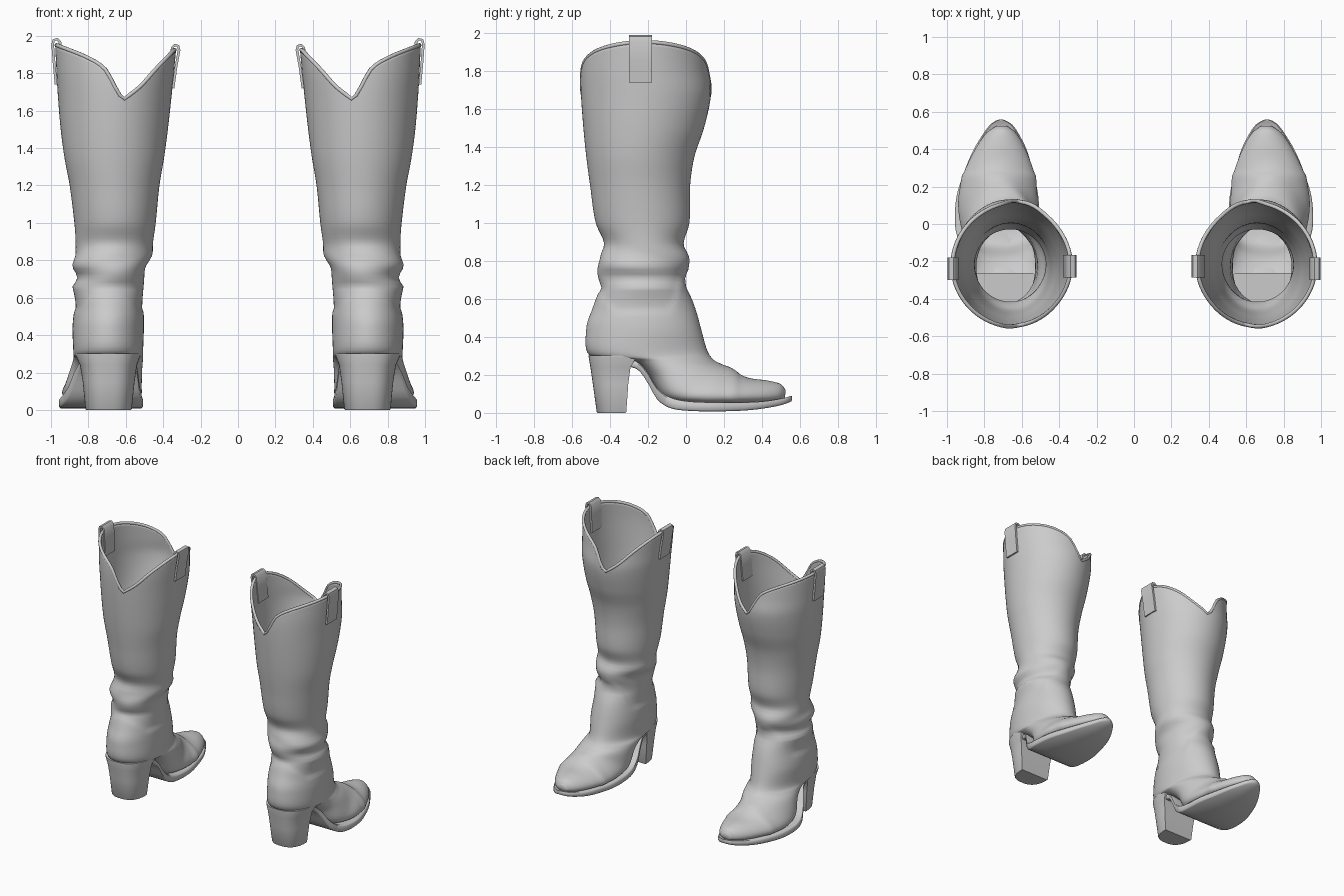
import bpy, bmesh, math
from mathutils import Vector

if "Cube" in bpy.data.objects:
    bpy.data.objects.remove(bpy.data.objects["Cube"])

leather = bpy.data.materials.new("grey leather")
leather.diffuse_color = (0.6, 0.6, 0.6, 1)
leather.use_nodes = True
leather.node_tree.nodes["Principled BSDF"].inputs["Base Color"].default_value = leather.diffuse_color
N = 72


def interp(table, key):
    """Smooth interpolation of rows (key, values...) sorted by key."""
    key = min(max(key, table[0][0]), table[-1][0])
    i = 0
    while i < len(table) - 2 and key > table[i + 1][0]:
        i += 1
    a, b = table[i], table[i + 1]
    p, n = table[max(i - 1, 0)], table[min(i + 2, len(table) - 1)]
    h = b[0] - a[0]
    t = (key - a[0]) / h
    out = []
    for j in range(1, len(a)):
        ma = (b[j] - p[j]) / (b[0] - p[0]) * h
        mb = (n[j] - a[j]) / (n[0] - a[0]) * h
        out.append((2*t**3 - 3*t*t + 1) * a[j] + (t**3 - 2*t*t + t) * ma
                   + (3*t*t - 2*t**3) * b[j] + (t**3 - t*t) * mb)
    return out


def finish(obj, angle=40):
    """Colour, smooth and mirror the part to the other boot."""
    obj.data.materials.append(leather)
    m = obj.modifiers.new("pair", 'MIRROR')
    m.use_mirror_merge = False
    if obj.type == 'MESH':
        bpy.ops.object.select_all(action='DESELECT')
        obj.select_set(True)
        bpy.context.view_layer.objects.active = obj
        bpy.ops.object.shade_smooth_by_angle(angle=math.radians(angle))


def loft(name, rows, cap_start=True, cap_end=True):
    """Skin closed rings of points."""
    bm = bmesh.new()
    rings = [[bm.verts.new(p) for p in r] for r in rows]
    for a, b in zip(rings, rings[1:]):
        for i in range(len(a)):
            j = (i + 1) % len(a)
            bm.faces.new((a[i], a[j], b[j], b[i]))
    if cap_start:
        bm.faces.new(rings[0][::-1])
    if cap_end:
        bm.faces.new(rings[-1])
    bmesh.ops.recalc_face_normals(bm, faces=bm.faces)
    me = bpy.data.meshes.new(name)
    bm.to_mesh(me)
    bm.free()
    obj = bpy.data.objects.new(name, me)
    bpy.context.collection.objects.link(obj)
    return obj


# Shaft: height, back y, front y, inner x, outer x
SHAFT = [
    (0.66, -0.445, -0.005, 0.505, 0.885), (0.71, -0.46, -0.01, 0.50, 0.858),
    (0.77, -0.47, 0.008, 0.49, 0.883), (0.83, -0.45, 0.012, 0.462, 0.873),
    (0.89, -0.43, -0.012, 0.455, 0.868), (1.0, -0.475, 0.018, 0.44, 0.875),
    (1.2, -0.505, 0.022, 0.42, 0.90), (1.35, -0.525, 0.045, 0.395, 0.928),
    (1.5, -0.54, 0.095, 0.375, 0.948), (1.68, -0.553, 0.132, 0.355, 0.963),
    (1.8, -0.555, 0.12, 0.343, 0.97), (1.96, -0.545, 0.105, 0.328, 0.978)]

# Foot: index, lower y z, upper y z, inner x, outer x, flatness of underside
FOOT = [
    (0, -0.445, 0.66, -0.005, 0.66, 0.505, 0.885, 0),
    (1, -0.485, 0.55, 0.035, 0.57, 0.512, 0.868, 0),
    (2, -0.52, 0.44, 0.075, 0.44, 0.508, 0.88, 0),
    (3, -0.505, 0.30, 0.11, 0.33, 0.508, 0.88, 0.1),
    (4, -0.31, 0.27, 0.145, 0.28, 0.508, 0.88, 0.2),
    (5, -0.20, 0.20, 0.185, 0.258, 0.512, 0.895, 0.25),
    (6, -0.11, 0.075, 0.23, 0.238, 0.515, 0.925, 0.35),
    (7, 0.05, 0.045, 0.28, 0.205, 0.515, 0.94, 0.42),
    (8, 0.22, 0.045, 0.34, 0.182, 0.53, 0.915, 0.45),
    (9, 0.37, 0.05, 0.43, 0.17, 0.575, 0.855, 0.42),
    (10, 0.47, 0.06, 0.497, 0.152, 0.625, 0.795, 0.35),
    (11, 0.52, 0.075, 0.525, 0.12, 0.675, 0.74, 0.2)]

# Top line of the shaft, dipping to a V: relative distance from the dip, height
RIM_OUTER = [(0, 1.655), (0.14, 1.735), (0.28, 1.82), (0.53, 1.88), (1, 1.95)]
RIM_INNER = [(0, 1.655), (0.36, 1.73), (0.65, 1.82), (1, 1.925)]


def shaft_point(z, t):
    yb, yf, xl, xr = interp(SHAFT, z)
    fold = math.exp(-((z - 0.79) / 0.07) ** 2) * 0.03
    f = 1 + fold * math.sin(3 * t + 30 * z)
    return Vector(((xl + xr) / 2 + (xr - xl) / 2 * math.sin(t) * f,
                   (yb + yf) / 2 - (yf - yb) / 2 * math.cos(t) * f, z))


def rim_height(t):
    x = shaft_point(1.85, t).x
    if x > 0.61:
        return interp(RIM_OUTER, (x - 0.61) / 0.36)[0]
    return interp(RIM_INNER, (0.61 - x) / 0.27)[0]


def foot_point(k, t):
    by, bz, fy, fz, xl, xr, flat = interp(FOOT, k)
    c = -math.cos(t)
    c = (1 + c - flat * (1 - c * c)) / 2
    return Vector(((xl + xr) / 2 + (xr - xl) / 2 * math.sin(t),
                   by + (fy - by) * c, bz + (fz - bz) * c))


angles = [2 * math.pi * i / N for i in range(N)]
rows = []
for j in range(56):
    q = 1 - j / 55
    row = []
    for t in angles:
        z = 0.66 + 1.29 * q
        if z > 1.2:
            z = 1.2 + (z - 1.2) / 0.75 * (rim_height(t) - 1.2)
        row.append(shaft_point(z, t))
    rows.append(row)
rows += [[foot_point(11 * j / 66, t) for t in angles] for j in range(1, 67)]

# Raised leather edges: tongue and counter at the ankle, cap over the toe
for r, row in enumerate(rows):
    mid = sum(row, Vector()) / N
    for i, p in enumerate(row):
        front = (1 - math.cos(angles[i])) / 2
        seam = 0.54 + 0.23 * max(0, (front - 0.72) / 0.28) ** 1.3 \
            + 0.1 * max(0, (0.25 - front) / 0.25)
        s = min(max((seam - p.z) / 0.02, 0), 1) * min(max((p.z - 0.3) / 0.2, 0), 1)
        toe = min(max((0.285 - p.y) / 0.02, 0), 1)
        if p.z < 0.3 and p.y > 0.2:
            s = 0.8 * toe * min(1, (p.y - 0.2) / 0.05)
        row[i] = p + (p - mid).normalized() * 0.007 * s

upper = loft("boot_upper", rows, cap_start=False)
sol = upper.modifiers.new("thickness", 'SOLIDIFY')
sol.thickness = 0.016
sol.offset = -1
finish(upper, 60)

# Rolled binding along the top edge
cu = bpy.data.curves.new("rim_binding", 'CURVE')
cu.dimensions = '3D'
cu.bevel_depth = 0.011
cu.bevel_resolution = 2
sp = cu.splines.new('POLY')
sp.points.add(N - 1)
for pt, p in zip(sp.points, rows[0]):
    mid = Vector((0.655, -0.22, p.z))
    pt.co = (*(p + (mid - p).normalized() * 0.007), 1)
sp.use_cyclic_u = True
binding = bpy.data.objects.new("rim_binding", cu)
bpy.context.collection.objects.link(binding)
finish(binding)

# Sole: y, bottom z, top z, inner x, outer x
SOLE = [
    (-0.31, 0.245, 0.285, 0.548, 0.835), (-0.25, 0.225, 0.265, 0.545, 0.845),
    (-0.20, 0.155, 0.21, 0.535, 0.875), (-0.155, 0.075, 0.135, 0.525, 0.905),
    (-0.09, 0.028, 0.085, 0.515, 0.938), (0.0, 0.012, 0.062, 0.508, 0.957),
    (0.15, 0.008, 0.055, 0.512, 0.948), (0.3, 0.012, 0.055, 0.545, 0.9),
    (0.4, 0.022, 0.06, 0.575, 0.856), (0.48, 0.036, 0.071, 0.615, 0.808),
    (0.53, 0.05, 0.082, 0.65, 0.77), (0.553, 0.06, 0.09, 0.685, 0.738),
    (0.558, 0.066, 0.09, 0.7, 0.722)]
rings = []
for j in range(61):
    y = -0.31 + 0.868 * (1 - (1 - j / 60) ** 1.6)
    zb, zt, xl, xr = interp(SOLE, y)
    e = 0.008
    rings.append([(xl + e, y, zb), (xr - e, y, zb), (xr, y, zb + e), (xr, y, zt - e),
                  (xr - e, y, zt), (xl + e, y, zt), (xl, y, zt - e), (xl, y, zb + e)])
finish(loft("sole", rings), 50)

# Stacked heel: round at the back, flat at the front
HEEL = [(0.0, -0.466, -0.318, 0.572, 0.812), (0.006, -0.47, -0.314, 0.568, 0.816),
        (0.15, -0.49, -0.304, 0.553, 0.83), (0.24, -0.503, -0.292, 0.54, 0.845),
        (0.292, -0.512, -0.262, 0.522, 0.868), (0.302, -0.512, -0.262, 0.522, 0.868)]
rings = []
for z, yb, yf, xl, xr in HEEL:
    ring = []
    for i in range(33):
        a = math.pi * i / 32
        w = math.copysign(abs(math.cos(a)) ** 0.75, math.cos(a))
        ring.append(((xl + xr) / 2 + w * (xr - xl) / 2,
                     yf + (yb - yf) * math.sin(a) ** 0.8, z))
    rings.append(ring)
finish(loft("heel", rings), 40)


# Pull straps folded over the top edge on both sides
def strap(name, path, y0, y1):
    left, right = [], []
    for i, (x, z) in enumerate(path):
        a, b = path[max(i - 1, 0)], path[min(i + 1, len(path) - 1)]
        d = Vector((b[0] - a[0], b[1] - a[1])).normalized() * 0.007
        left.append((x - d.y, z + d.x))
        right.append((x + d.y, z - d.x))
    outline = left + right[::-1]
    obj = loft(name, [[(x, y, z) for x, z in outline] for y in (y0, y1)])
    finish(obj, 50)


strap("outer_pull_strap", [(0.973, 1.74), (0.983, 1.85), (0.991, 1.955), (0.985, 1.977),
                           (0.967, 1.982), (0.952, 1.968), (0.948, 1.87), (0.944, 1.76)],
      -0.30, -0.18)
strap("inner_pull_strap", [(0.347, 1.72), (0.332, 1.83), (0.315, 1.925), (0.32, 1.946),
                           (0.337, 1.951), (0.352, 1.937), (0.36, 1.84), (0.372, 1.74)],
      -0.285, -0.165)
